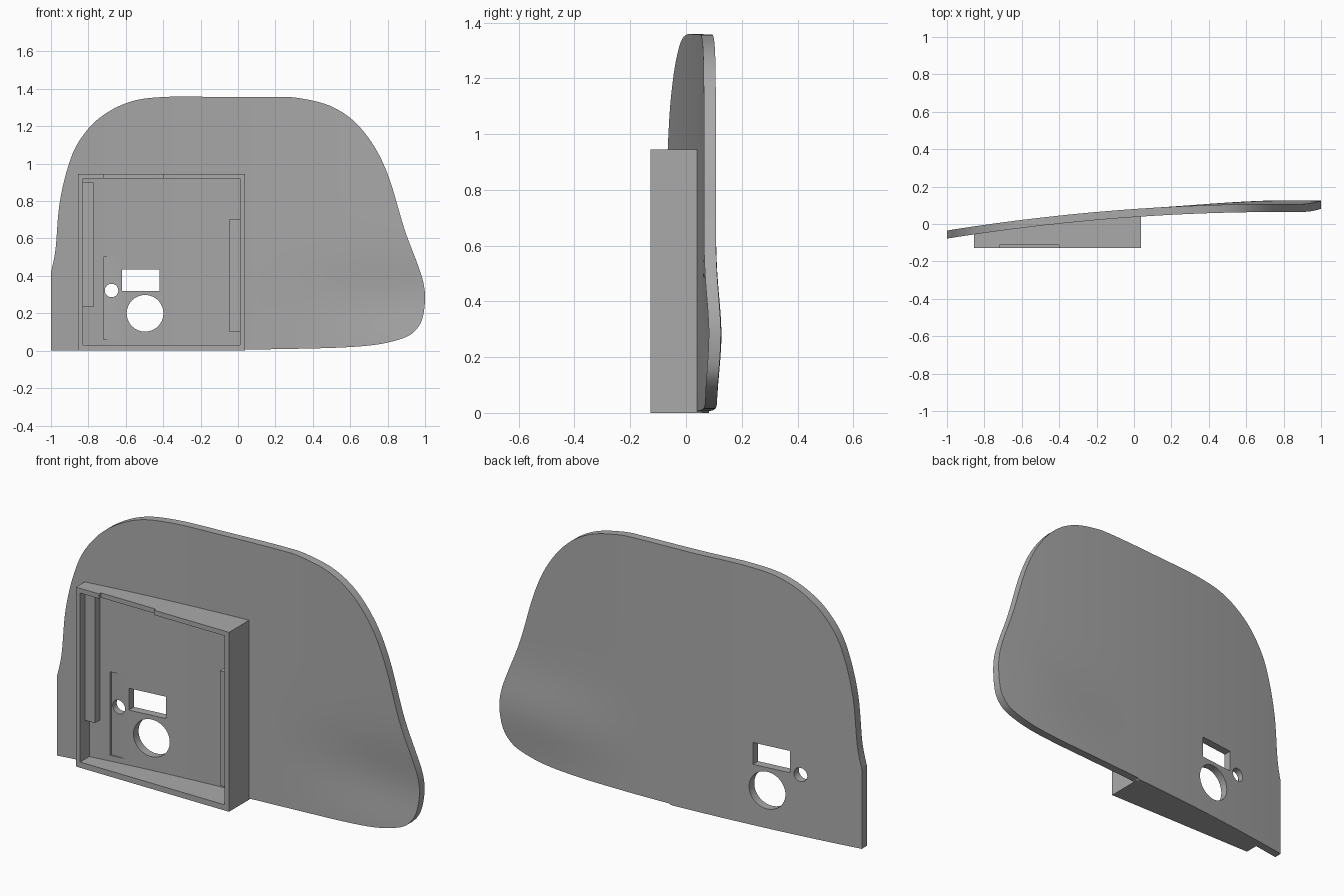
import bpy, bmesh, math
from mathutils import Vector

if "Cube" in bpy.data.objects:
    bpy.data.objects.remove(bpy.data.objects["Cube"])

grey = bpy.data.materials.new("plain grey")
grey.use_nodes = True
grey.diffuse_color = (0.4, 0.4, 0.4, 1)
grey.node_tree.nodes["Principled BSDF"].inputs["Base Color"].default_value = (0.4, 0.4, 0.4, 1)


# Curved skin: a gentle bow along x with a swelling at the lower left end
def skin_back(x, z):
    s = min(max((x - 0.1) / 0.75, 0), 1)
    swell = 0.02 * s * s * (3 - 2 * s) * math.exp(-((z - 0.28) / 0.19) ** 2)
    return 0.08 + 0.07 * x - 0.045 * x * x + swell


def skin_front(x, z):
    return skin_back(x, z) - 0.043


def skin_middle(x, z):
    return skin_back(x, z) - 0.025


def flat(y):
    return lambda x, z: y


def finish(name, bm):
    bmesh.ops.recalc_face_normals(bm, faces=bm.faces)
    mesh = bpy.data.meshes.new(name)
    bm.to_mesh(mesh)
    bm.free()
    mesh.materials.append(grey)
    ob = bpy.data.objects.new(name, mesh)
    bpy.context.collection.objects.link(ob)
    return ob


def slab(name, x0, x1, z0, z1, front, back, nx=1, nz=1):
    """Closed block whose front and back follow the given surfaces."""
    bm = bmesh.new()
    rows = []
    for surface in (front, back):
        grid = []
        for i in range(nx + 1):
            x = x0 + (x1 - x0) * i / nx
            zs = [z0 + (z1 - z0) * j / nz for j in range(nz + 1)]
            grid.append([bm.verts.new((x, surface(x, z), z)) for z in zs])
        for i in range(nx):
            for j in range(nz):
                bm.faces.new((grid[i][j], grid[i + 1][j], grid[i + 1][j + 1], grid[i][j + 1]))
        rim = [grid[i][0] for i in range(nx)] + [grid[nx][j] for j in range(nz)]
        rim += [grid[i][nz] for i in range(nx, 0, -1)] + [grid[0][j] for j in range(nz, 0, -1)]
        rows.append(rim)
    a, b = rows
    for k in range(len(a)):
        bm.faces.new((a[k - 1], a[k], b[k], b[k - 1]))
    return finish(name, bm)


def prism(name, outline):
    """Extrude an x-z outline right through the model along y."""
    bm = bmesh.new()
    face = bm.faces.new([bm.verts.new((x, -0.5, z)) for x, z in outline])
    new = bmesh.ops.extrude_face_region(bm, geom=[face])["geom"]
    bmesh.ops.translate(bm, vec=(0, 1, 0), verts=[v for v in new if isinstance(v, bmesh.types.BMVert)])
    return finish(name, bm)


def circle(cx, cz, r, n=48):
    return [(cx + r * math.cos(math.tau * k / n), cz + r * math.sin(math.tau * k / n)) for k in range(n)]


def smooth_path(points, steps=6):
    """Catmull-Rom curve through the points."""
    p = [Vector(q) for q in [points[0]] + points + [points[-1]]]
    out = []
    for a, b, c, d in zip(p, p[1:], p[2:], p[3:]):
        for k in range(steps):
            t = k / steps
            out.append((b * 2 + (c - a) * t + (a * 2 - b * 5 + c * 4 - d) * t ** 2
                        + (b * 3 - a - c * 3 + d) * t ** 3) / 2)
    return out + [p[-1]]


def carve(ob, cutter, operation="DIFFERENCE"):
    cutter.hide_render = True
    mod = ob.modifiers.new("carve", "BOOLEAN")
    mod.operation = operation
    mod.solver = "EXACT"
    mod.object = cutter
    bpy.context.view_layer.objects.active = ob
    bpy.ops.object.modifier_apply(modifier=mod.name)
    bpy.data.objects.remove(cutter)


# Curved panel trimmed to its rounded outline
panel = slab("curved_panel", -1.05, 1.05, -0.05, 1.45, skin_front, skin_back, 42, 30)
outline = smooth_path([
    (-1, 0.42), (-0.976, 0.54), (-0.955, 0.78), (-0.91, 0.98), (-0.85, 1.12), (-0.74, 1.245),
    (-0.58, 1.33), (-0.39, 1.357), (-0.1, 1.357), (0.2, 1.357), (0.33, 1.35), (0.49, 1.31),
    (0.62, 1.227), (0.73, 1.09), (0.81, 0.917), (0.89, 0.65), (0.96, 0.463), (0.992, 0.36),
    (1, 0.27), (0.985, 0.17), (0.95, 0.11), (0.89, 0.07), (0.757, 0.035), (0.57, 0.018),
    (0.3, 0.01), (0.04, 0.006)])
carve(panel, prism("outline_cutter", [(-1, 0)] + outline + [(0.03, 0)]), "INTERSECT")

# Openings through the panel and the shallow flat recess around them
carve(panel, prism("large_hole_cutter", circle(-0.497, 0.2, 0.098)))
carve(panel, prism("small_hole_cutter", circle(-0.676, 0.322, 0.036)))
window = [(-0.41 - 0.01, 0.32), (-0.42, 0.435), (-0.62, 0.435), (-0.62, 0.32)]
carve(panel, prism("window_cutter", window))
carve(panel, slab("recess_cutter", -0.72, -0.4, 0.06, 0.5, flat(-0.3), flat(-0.026)))

# Open rectangular housing on the front, with a notch in its top wall
frame = slab("housing_frame", -0.855, 0.037, 0, 0.945, flat(-0.128), skin_middle, 16)
carve(frame, slab("frame_cutter", -0.83, 0.01, 0.03, 0.92, flat(-0.3), flat(0.3)))
carve(frame, slab("notch_cutter", -0.72, -0.4, 0.9, 1, flat(-0.3), flat(-0.113)))

# Support rails against the inner side walls
right_rail = slab("right_rail", -0.84, -0.773, 0.235, 0.9, flat(-0.088), skin_middle)
left_rail = slab("left_rail", -0.045, 0.02, 0.1, 0.705, flat(-0.085), skin_middle)

# Smooth shading with crisp edges
for ob in (panel, frame, right_rail, left_rail):
    bpy.ops.object.select_all(action="DESELECT")
    ob.select_set(True)
    bpy.context.view_layer.objects.active = ob
    bpy.ops.object.shade_smooth_by_angle(angle=math.radians(30))
